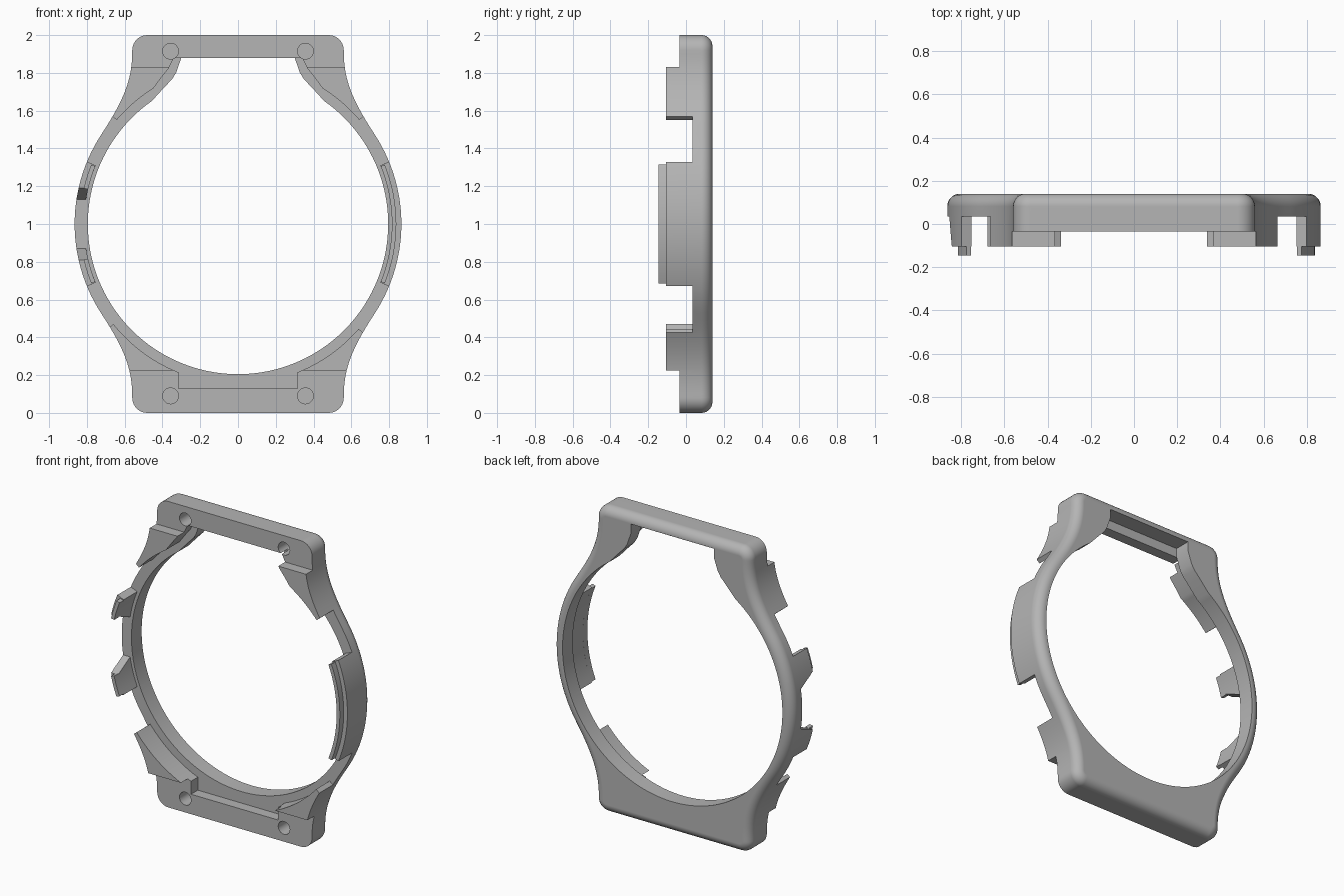
import bpy, bmesh, math
from mathutils import Vector
from mathutils.geometry import interpolate_bezier

old = bpy.data.objects.get("Cube")
if old:
    bpy.data.objects.remove(old, do_unlink=True)

grey = bpy.data.materials.new("plain grey")
grey.use_nodes = True
colour = (0.46, 0.46, 0.46, 1)
grey.diffuse_color = colour
grey.node_tree.nodes["Principled BSDF"].inputs["Base Color"].default_value = colour

BACK, LEDGE, BAR, BLOCK, LIP = 0.14, 0.035, -0.035, -0.105, -0.145
FAR = -0.3  # cutters reach past the front


def arc(radius, start, end, steps, cx=0, cz=1):
    angles = [math.radians(start + (end - start) * i / steps) for i in range(steps + 1)]
    return [(cx + radius * math.cos(a), cz + radius * math.sin(a)) for a in angles]


def sector(r0, r1, start, end, steps=16):
    return arc(r1, start, end, steps) + arc(r0, end, start, steps)


def rect(x0, x1, z0, z1):
    return [(x0, z0), (x1, z0), (x1, z1), (x0, z1)]


def mirrored(half):
    """Close a right-hand path (bottom to top) with its left-hand mirror."""
    pts = half + [(-x, z) for x, z in reversed(half)]
    return [p for i, p in enumerate(pts) if math.dist(p, pts[i - 1]) > 1e-5]


def prism(name, pts, a, b, axis="y", round_back=0):
    """Extrude a closed outline from a to b along y (or x)."""
    def place(p, t):
        return (p[0], t, p[1]) if axis == "y" else (t, p[0], p[1])
    bm = bmesh.new()
    front = [bm.verts.new(place(p, a)) for p in pts]
    back = [bm.verts.new(place(p, b)) for p in pts]
    bm.faces.new(front)
    rear = bm.faces.new(list(reversed(back)))
    for i in range(len(pts)):
        bm.faces.new((front[i - 1], back[i - 1], back[i], front[i]))
    bmesh.ops.recalc_face_normals(bm, faces=bm.faces)
    if round_back:
        bmesh.ops.bevel(bm, geom=list(rear.edges), offset=round_back, segments=7,
                        profile=0.5, affect="EDGES")
    mesh = bpy.data.meshes.new(name)
    bm.to_mesh(mesh)
    bm.free()
    obj = bpy.data.objects.new(name, mesh)
    bpy.context.collection.objects.link(obj)
    mesh.materials.append(grey)
    return obj


def cut(target, cutter):
    mod = target.modifiers.new("cut", "BOOLEAN")
    mod.operation, mod.solver, mod.object = "DIFFERENCE", "EXACT", cutter
    bpy.context.view_layer.update()
    graph = bpy.context.evaluated_depsgraph_get()
    mesh = bpy.data.meshes.new_from_object(target.evaluated_get(graph))
    target.modifiers.clear()
    target.data = mesh
    bpy.data.objects.remove(cutter, do_unlink=True)


# Outer silhouette: round sides flowing into the end bars
side = arc(0.865, 0, 33, 14)
flare = interpolate_bezier(Vector((*side[-1], 0)), Vector((0.616, 1.639, 0)),
                           Vector((0.562, 1.75, 0)), Vector((0.56, 1.9, 0)), 14)
upper = side + [(v.x, v.y) for v in flare[1:]] + arc(0.08, 0, 90, 8, 0.48, 1.92)
lower = [(x, 2 - z) for x, z in reversed(upper)]
frame = prism("frame", mirrored(lower + upper[1:]), BLOCK, BACK, round_back=0.058)

# Main opening, open up to the top bar
opening = arc(0.795, -90, 55, 60) + [(0.386, 1.728), (0.35, 1.765), (0.328, 1.8), (0.3, 1.88)]
cut(frame, prism("opening_cutter", mirrored(opening), FAR, 0.4))

# Wider front pocket leaving a thin ledge, tighter beside the side tabs
pocket = (arc(0.846, -90, -30, 30) + arc(0.815, -30, 30, 30) + arc(0.846, 30, 58, 14)
          + [(0.41, 1.77), (0.37, 1.82), (0.34, 1.88)])
cut(frame, prism("pocket_cutter", mirrored(pocket), FAR, LEDGE))

# Gaps between the corner blocks and the side tabs
for start, end in ((22.4, 40.6), (-41, -22.4), (139.4, 157.6), (202.4, 218.8)):
    cut(frame, prism("gap_cutter", sector(0.7, 1.0, start, end), FAR, LEDGE))

# Flared gap that splits the right side tab into two hooks
slope = 0.06 / (LEDGE - BLOCK)
wide = 0.13 + slope * (LEDGE - FAR)
cut(frame, prism("hook_gap_cutter", [(LEDGE, 0.87), (LEDGE, 1.13), (FAR, 1 + wide), (FAR, 1 - wide)],
                 -1, -0.7, axis="x"))

# Set the end bars back from the corner blocks
for z0, z1 in ((1.83, 2.2), (-0.2, 0.225)):
    cut(frame, prism("bar_cutter", rect(-1, 1, z0, z1), FAR, BAR))

# Bottom shelf and the rear step under the top bar
cut(frame, prism("shelf_cutter", rect(-0.315, 0.315, 0.13, 0.5), FAR, LEDGE))
cut(frame, prism("top_step_cutter", rect(-0.3, 0.3, 1.8, 1.94), LEDGE, 0.4))

# Four blind screw holes
for x in (-0.357, 0.357):
    for z in (0.09, 1.915):
        cut(frame, prism("hole_cutter", arc(0.042, 0, 348.75, 31, x, z), FAR, 0.06))

# Thin raised lips on the side tab and the hooks
parts = [frame]
for name, start, end in (("left_lip", -22, 22), ("right_upper_lip", 158, 167),
                         ("right_lower_lip", 193, 202)):
    parts.append(prism(name, sector(0.815, 0.838, start, end), LIP, BLOCK + 0.005))

# Smooth curves with crisp edges
for obj in parts:
    bpy.ops.object.select_all(action="DESELECT")
    obj.select_set(True)
    bpy.context.view_layer.objects.active = obj
    bpy.ops.object.shade_smooth_by_angle(angle=math.radians(30))
    normals = obj.modifiers.new("even_normals", "WEIGHTED_NORMAL")
    normals.keep_sharp = True
